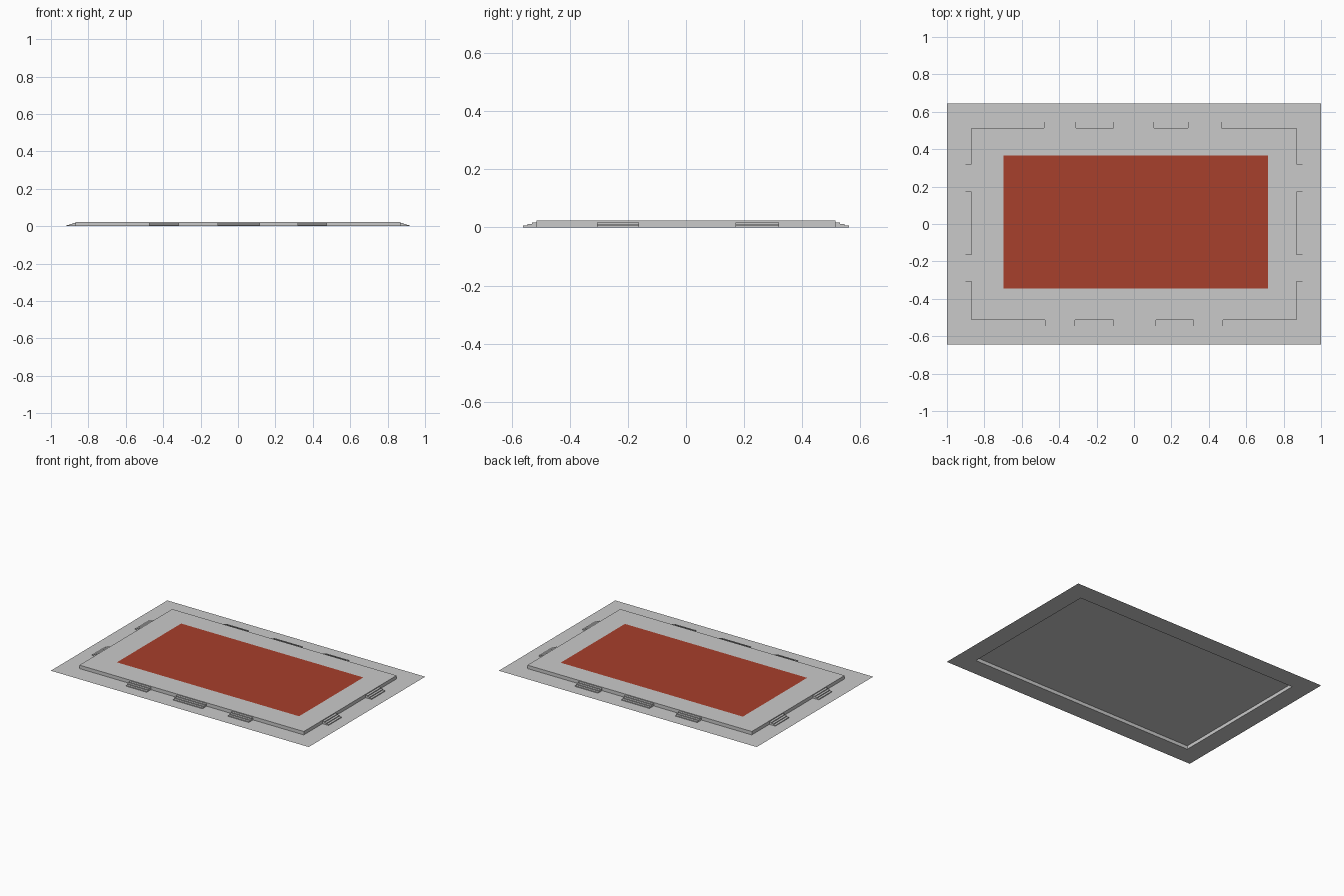
import bpy, bmesh

if "Cube" in bpy.data.objects:
    bpy.data.objects.remove(bpy.data.objects["Cube"])

H = 0.024            # platform height
PX, PY = 0.87, 0.514 # platform half size
GX, GY = 1.0, 0.645  # apron half size
LEVELS = 4           # risers per stair
TREAD = 0.0158


def material(name, rgb):
    m = bpy.data.materials.new(name)
    m.diffuse_color = (*rgb, 1.0)
    m.use_nodes = True
    m.node_tree.nodes["Principled BSDF"].inputs["Base Color"].default_value = m.diffuse_color
    return m


concrete = material("light_grey", (0.59, 0.59, 0.59))
red = material("brick_red", (0.39, 0.05, 0.025))


def build(name, quads, mat):
    bm = bmesh.new()
    for q in quads:
        bm.faces.new([bm.verts.new(p) for p in q])
    bmesh.ops.remove_doubles(bm, verts=bm.verts, dist=1e-5)
    me = bpy.data.meshes.new(name)
    bm.to_mesh(me)
    bm.free()
    me.materials.append(mat)
    ob = bpy.data.objects.new(name, me)
    bpy.context.collection.objects.link(ob)
    return ob


def rect(x, y, z):
    return [(-x, -y, z), (x, -y, z), (x, y, z), (-x, y, z)]


def ring(a, b):
    return [(a[i], a[(i + 1) % 4], b[(i + 1) % 4], b[i]) for i in range(4)]


# Thin ground apron, open beneath the platform
outer, foot, top = rect(GX, GY, 0), rect(PX, PY, 0), rect(PX, PY, H)
build("ground_apron", ring(outer, foot), concrete)

# Raised platform: walls and deck
build("platform", ring(foot, top) + [top], concrete)

# Red court surface
x0, x1, y0, y1, z = -0.697, 0.716, -0.346, 0.366, H + 0.0015
build("court_surface", [[(x0, y0, z), (x1, y0, z), (x1, y1, z), (x0, y1, z)]], red)


# Low stairs against the platform walls
def stair(name, a, b, wall, axis, sign):
    def p(u, out, z):
        d = sign * (wall + out)
        return (u, d, z) if axis == "y" else (d, u, z)

    quads = []
    for k in range(1, LEVELS):
        z1 = H * (LEVELS - k) / LEVELS
        z0 = z1 - H / LEVELS
        i, o = TREAD * (k - 1), TREAD * k
        quads.append([p(a, i, z1), p(b, i, z1), p(b, o, z1), p(a, o, z1)])
        quads.append([p(a, o, z1), p(b, o, z1), p(b, o, z0), p(a, o, z0)])
        quads.append([p(a, i, 0), p(a, i, z1), p(a, o, z1), p(a, o, 0)])
        quads.append([p(b, o, 0), p(b, o, z1), p(b, i, z1), p(b, i, 0)])
    if (axis == "y") == (sign > 0):
        quads = [q for q in quads]
    else:
        quads = [q[::-1] for q in quads]
    ob = build(name, quads, concrete)
    # make the treads face up and everything else follow
    if ob.data.polygons[0].normal.z < 0:
        ob.data.flip_normals()


sides = {
    "back": ("y", 1, PY, [(-0.48, -0.31), (-0.11, 0.107), (0.29, 0.467)]),
    "front": ("y", -1, PY, [(-0.476, -0.315), (-0.11, 0.117), (0.317, 0.477)]),
    "right": ("x", 1, PX, [(-0.307, -0.162), (0.17, 0.32)]),
    "left": ("x", -1, PX, [(-0.307, -0.162), (0.17, 0.32)]),
}
for side, (axis, sign, wall, spans) in sides.items():
    for n, (a, b) in enumerate(spans, 1):
        stair(f"{side}_stair_{n}", a, b, wall, axis, sign)
